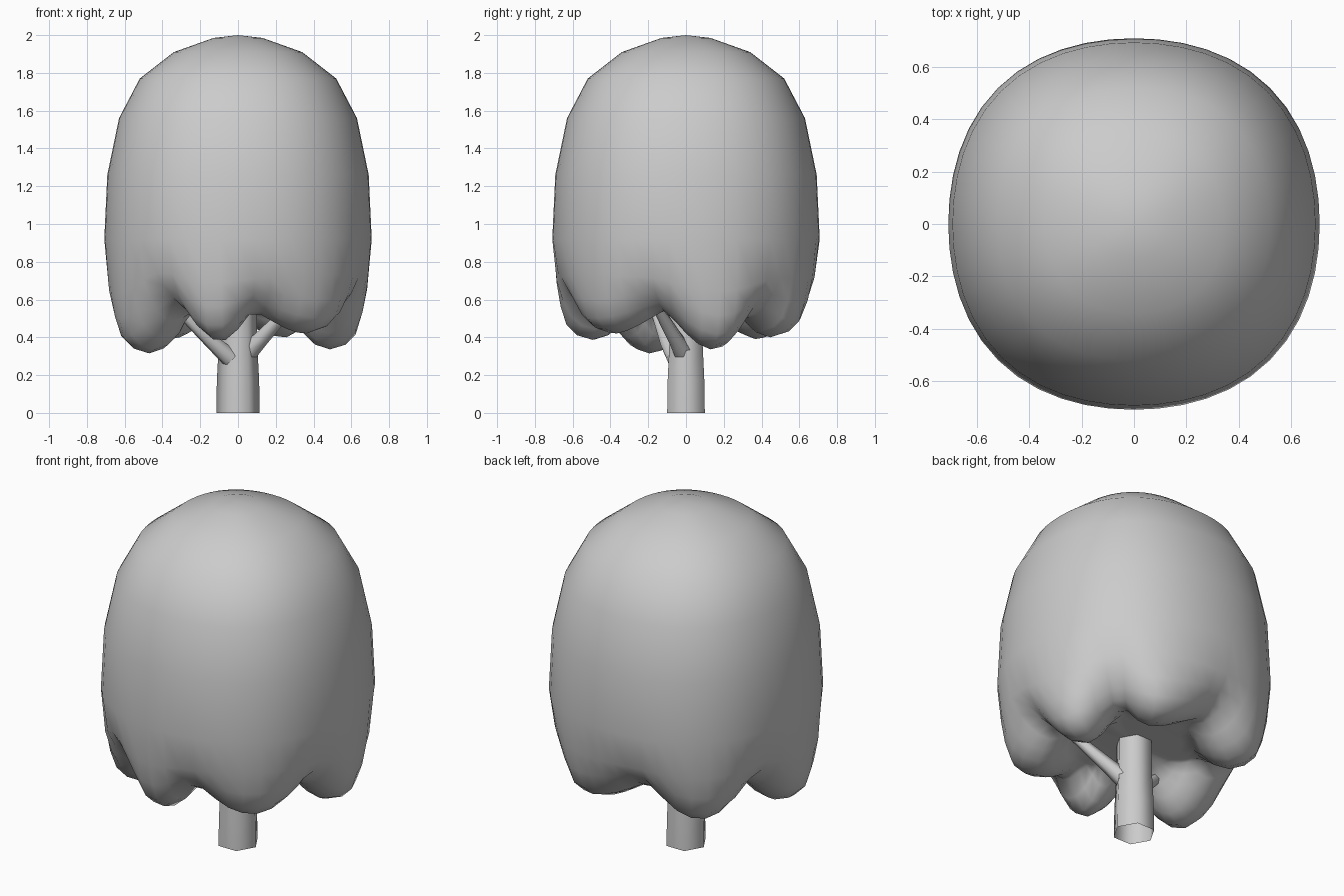
import bpy, bmesh, math
from mathutils import Vector

if "Cube" in bpy.data.objects:
    bpy.data.objects.remove(bpy.data.objects["Cube"])


def loft(name, rings, tips=None):
    """Skin a list of equal-length rings; tips close both ends with fans."""
    bm = bmesh.new()
    rows = [[bm.verts.new(p) for p in ring] for ring in rings]
    n = len(rows[0])
    for a, b in zip(rows, rows[1:]):
        for i in range(n):
            bm.faces.new((a[i], a[(i + 1) % n], b[(i + 1) % n], b[i]))
    if tips:
        for row, tip in zip((rows[0], rows[-1]), tips):
            v = bm.verts.new(tip)
            for i in range(n):
                bm.faces.new((row[i], row[(i + 1) % n], v))
    bmesh.ops.recalc_face_normals(bm, faces=bm.faces)
    me = bpy.data.meshes.new(name)
    bm.to_mesh(me)
    bm.free()
    ob = bpy.data.objects.new(name, me)
    bpy.context.collection.objects.link(ob)
    return ob


def smooth(ob, angle):
    bpy.ops.object.select_all(action='DESELECT')
    ob.select_set(True)
    bpy.context.view_layer.objects.active = ob
    bpy.ops.object.shade_smooth_by_angle(angle=math.radians(angle))


# Hem of the canopy: (angle, height, notch amount), alternating lobes and notches
HEM = [(17, .345, 0), (41, .55, 1), (60, .41, 0), (102, .56, 1), (133, .40, 0),
       (164, .56, 1), (203, .325, 0), (234, .59, 1), (259, .39, 0), (280, .55, 1),
       (313, .43, 0), (346, .55, 1), (377, .345, 0)]


def hem(deg):
    d = deg if deg >= 17 else deg + 360
    for (a, za, na), (b, zb, nb) in zip(HEM, HEM[1:]):
        if a <= d <= b:
            t = (d - a) / (b - a)
            u = t if nb else 1 - t          # 0 at lobe, 1 at notch
            s = .6 * (1 - math.cos(math.pi * u)) / 2 + .4 * u ** 3
            lobe, peak = (za, zb) if nb else (zb, za)
            return lobe + (peak - lobe) * s, s


# Canopy: dome profile flowing into drooping lobes and a hollow underside
DOME = [(.13, 1.985), (.34, 1.91), (.52, 1.77), (.63, 1.56), (.692, 1.26), (.708, .92)]
# radius, height above hem, inward pull at notches
SKIRT = [(.69, .30, .015), (.67, .17, .05), (.64, .07, .09), (.585, .015, .09),
         (.50, -.01, .05), (.42, .015, .03), (.35, .08, .01), (.31, .15, 0)]
N = 48
rings = [[] for _ in range(len(DOME) + len(SKIRT) + 1)]
for i in range(N):
    deg = 360 * i / N
    a = math.radians(deg)
    z0, notch = hem(deg)
    square = 1 + .018 * (1 - math.cos(4 * a))
    prof = list(DOME)
    for r, h, pull in SKIRT:
        z = z0 + h * (1 - .45 * notch)
        prof.append((r - pull * notch, min(z, .74) if r > .45 else min(z, .55)))
    prof.append((.25, .55))
    for ring, (r, z) in zip(rings, prof):
        ring.append((r * square * math.cos(a), r * square * math.sin(a), z))
canopy = loft("canopy", rings, ((0, 0, 2.0), (0, 0, .56)))
smooth(canopy, 80)


def tube(name, points, sides):
    """Tapered open tube along (position, radius) points, its ends buried."""
    axis = (Vector(points[-1][0]) - Vector(points[0][0])).normalized()
    q = axis.to_track_quat('Z', 'Y')
    rows = [[Vector(p) + q @ Vector((r * math.cos(t), r * math.sin(t), 0))
             for t in [2 * math.pi * k / sides for k in range(sides)]] for p, r in points]
    ob = loft(name, rows)
    smooth(ob, 62)
    return ob


# Trunk
tube("trunk", [((0, 0, 0), .115), ((0, 0, .17), .112), ((0, 0, .36), .102),
               ((0, 0, .57), .10)], 6)

# Branches
tube("left_branch", [((-.04, -.055, .29), .052), ((-.12, -.095, .36), .042),
                     ((-.33, -.17, .56), .026)], 6)
tube("right_branch", [((.06, -.02, .33), .052), ((.12, -.055, .39), .042),
                      ((.29, -.16, .57), .026)], 6)
